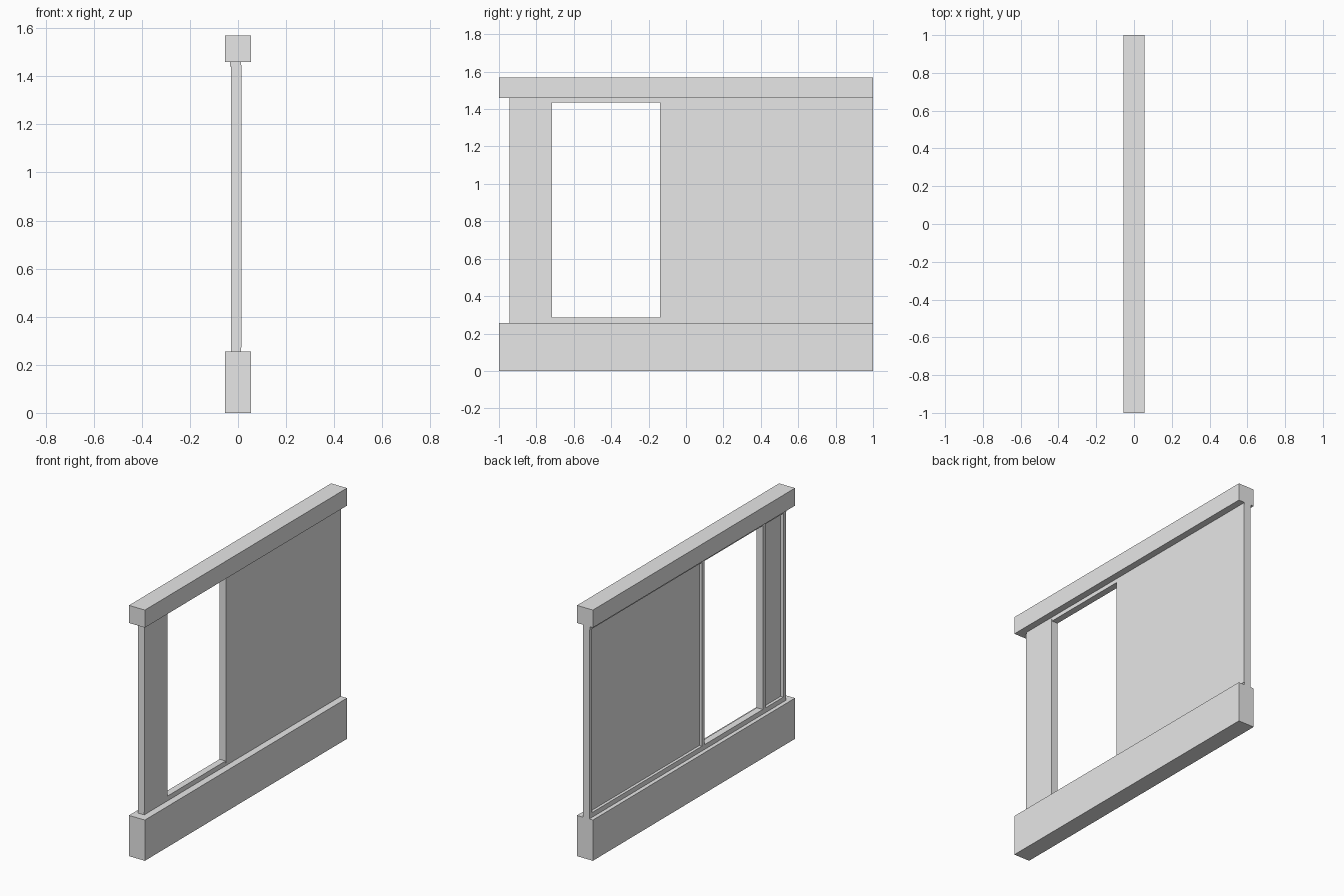
import bpy
import bmesh

cube = bpy.data.objects.get("Cube")
if cube:
    bpy.data.objects.remove(cube, do_unlink=True)

grey = bpy.data.materials.new("light grey")
grey.use_nodes = True
colour = (0.8, 0.8, 0.8, 1)
grey.diffuse_color = colour
grey.node_tree.nodes["Principled BSDF"].inputs["Base Color"].default_value = colour


def box(name, x, y, z):
    """Make a box from its (min, max) range on each axis."""
    bm = bmesh.new()
    bmesh.ops.create_cube(bm, size=1)
    for v in bm.verts:
        for i, (low, high) in enumerate((x, y, z)):
            v.co[i] = high if v.co[i] > 0 else low
    mesh = bpy.data.meshes.new(name)
    bm.to_mesh(mesh)
    bm.free()
    mesh.materials.append(grey)
    obj = bpy.data.objects.new(name, mesh)
    bpy.context.collection.objects.link(obj)
    return obj


FULL = (-1, 1)
BASE_TOP, BEAM_BOTTOM = 0.255, 1.46
FRAME_X = (-0.03, 0.012)
STUD = 0.025

# Heavy beams below and above the wall
box("base_beam", (-0.055, 0.055), FULL, (0, BASE_TOP))
box("top_beam", (-0.055, 0.055), FULL, (BEAM_BOTTOM, 1.57))

# Rails that run across the opening
rail_y = (-0.945, 1)
box("bottom_rail", FRAME_X, rail_y, (BASE_TOP, 0.285))
box("top_rail", FRAME_X, rail_y, (1.435, BEAM_BOTTOM))
box("top_rail_lip", (-0.034, -0.03), rail_y, (1.44, BEAM_BOTTOM))

# Each wall bay has a stud at both ends and a sheet set back on one side
for name, start, end in (("narrow", -0.945, -0.717), ("wide", -0.14, 1)):
    box(name + "_front_stud", FRAME_X, (start, start + STUD), (0.285, 1.435))
    box(name + "_back_stud", FRAME_X, (end - STUD, end), (0.285, 1.435))
    box(name + "_sheet", (-0.012, 0.015), (start, end), (0.272, 1.447))
